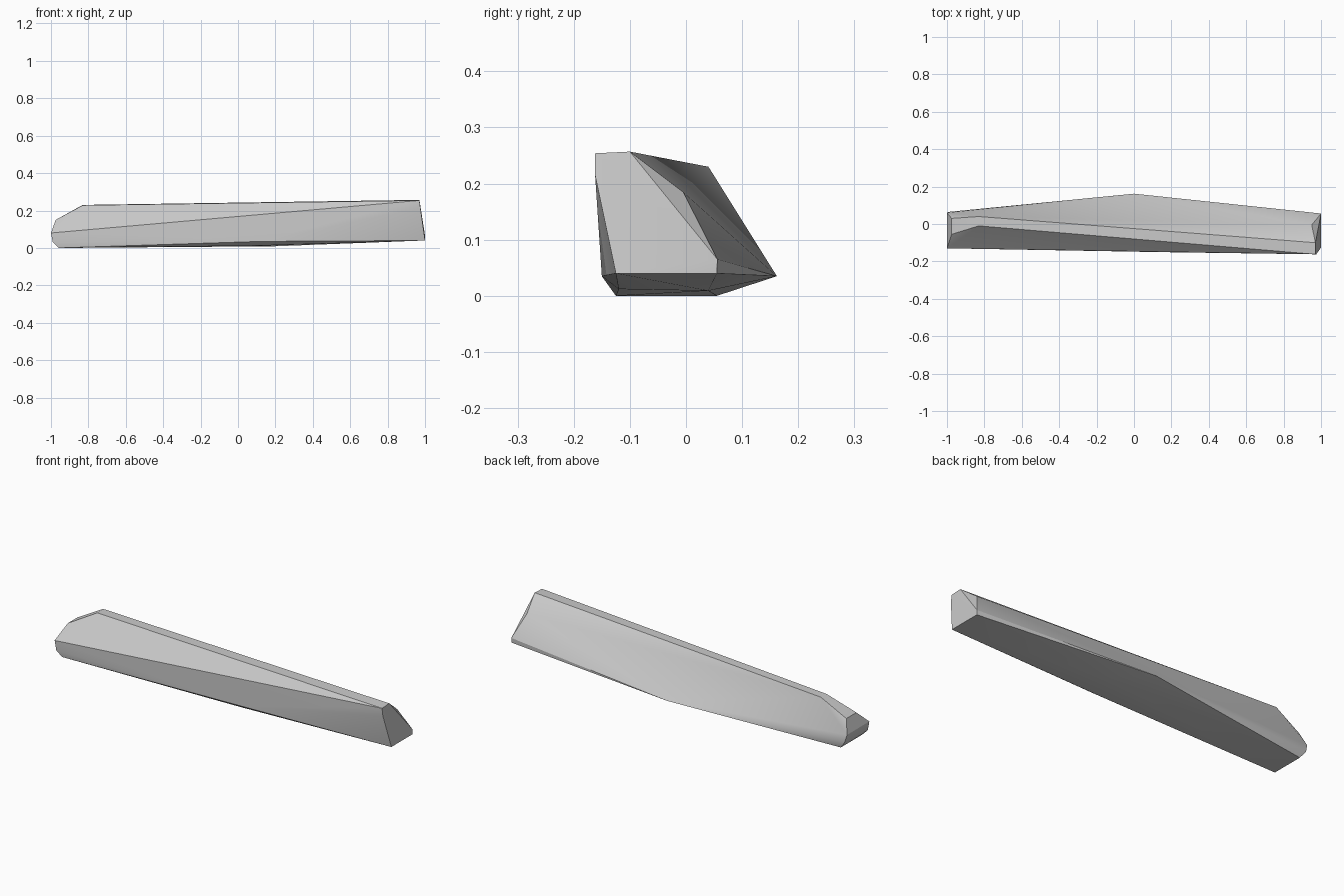
import bpy, bmesh

if "Cube" in bpy.data.objects:
    bpy.data.objects.remove(bpy.data.objects["Cube"])

# Corner points of the long faceted stone, grouped along its length
left_end = [(-1.0, -0.13, 0.08), (-1.0, 0.06, 0.08), (-0.99, 0.065, 0.04),
            (-0.99, -0.13, 0.03), (-0.96, -0.125, 0.0), (-0.96, 0.055, 0.0),
            (-0.975, -0.055, 0.15), (-0.975, 0.03, 0.15)]
ridge_start = [(-0.83, -0.01, 0.228), (-0.83, 0.04, 0.23)]
middle = [(0.0, 0.162, 0.035), (0.12, -0.15, 0.035), (0.2, 0.04, 0.009), (0.1, -0.12, 0.012)]
right_end = [(0.97, -0.162, 0.254), (0.97, -0.10, 0.257), (0.975, -0.162, 0.215),
             (0.95, -0.005, 0.185), (1.0, 0.056, 0.065), (1.0, 0.055, 0.04),
             (1.0, -0.125, 0.04)]

# Stone body: a convex shell around the corners
bm = bmesh.new()
for p in left_end + ridge_start + middle + right_end:
    bm.verts.new(p)
hull = bmesh.ops.convex_hull(bm, input=bm.verts[:])
loose = [v for v in bm.verts if not v.link_faces]
bmesh.ops.delete(bm, geom=loose, context='VERTS')
bmesh.ops.recalc_face_normals(bm, faces=bm.faces[:])

mesh = bpy.data.meshes.new("stone_slab")
bm.to_mesh(mesh)
bm.free()
stone = bpy.data.objects.new("stone_slab", mesh)
bpy.context.collection.objects.link(stone)

# Single grey stone colour
grey = bpy.data.materials.new("stone_grey")
grey.diffuse_color = (0.6, 0.6, 0.6, 1)
grey.use_nodes = True
grey.node_tree.nodes["Principled BSDF"].inputs["Base Color"].default_value = grey.diffuse_color
mesh.materials.append(grey)

# Soften only the shallow facets
bpy.context.view_layer.objects.active = stone
stone.select_set(True)
bpy.ops.object.shade_smooth_by_angle(angle=0.52)
